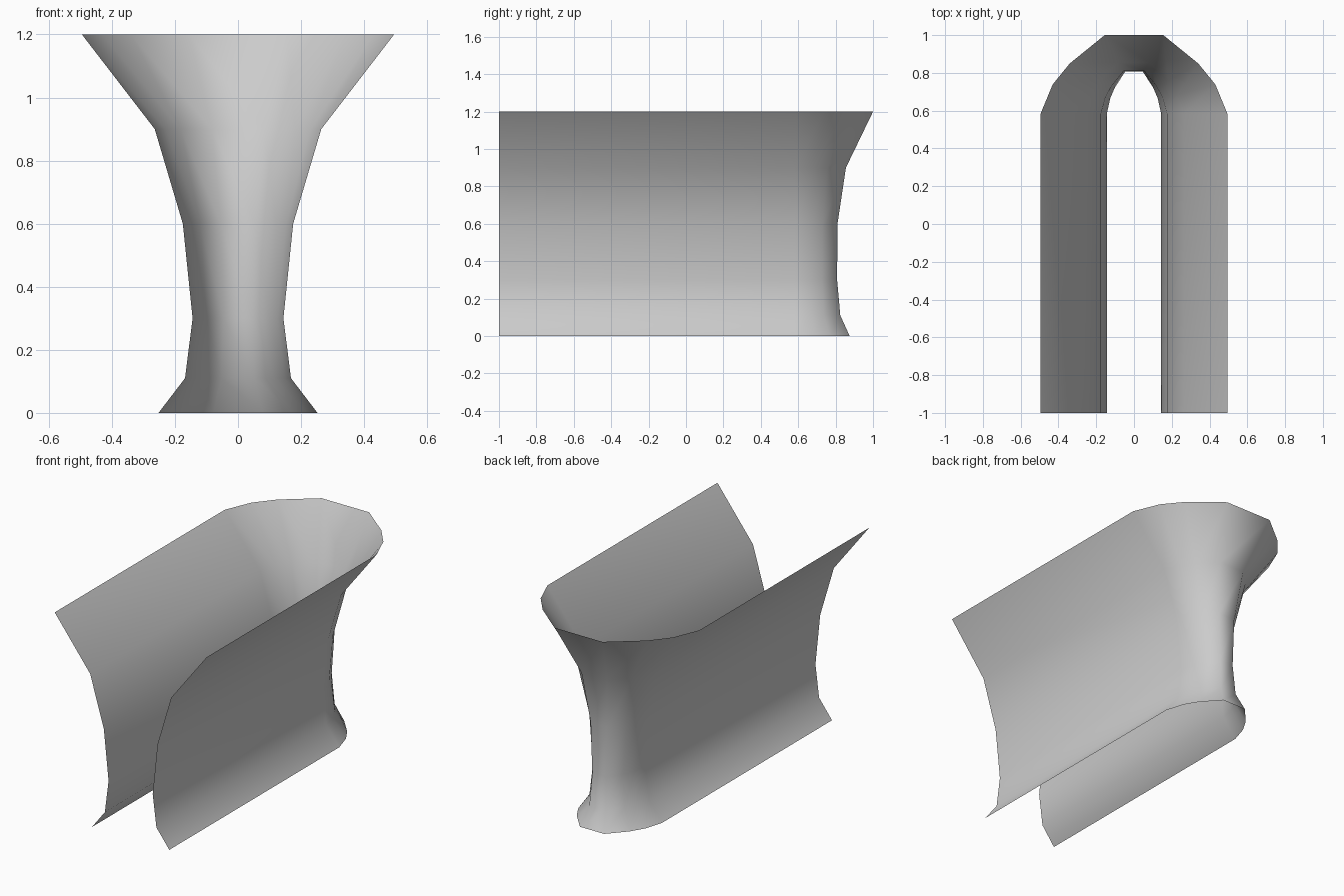
import bpy, bmesh

if "Cube" in bpy.data.objects:
    bpy.data.objects.remove(bpy.data.objects["Cube"])

# Levels of the flared wall: height, half width, rear end y
LEVELS = [(0.0, 0.252, 0.875), (0.11, 0.168, 0.825), (0.30, 0.144, 0.808),
          (0.60, 0.175, 0.81), (0.90, 0.264, 0.855), (1.20, 0.495, 1.0)]
# Rounded end: fraction of half width, fraction of end depth
ARC = [(1.0, 0.0), (0.87, 0.373), (0.687, 0.64), (0.313, 1.0)]
FRONT_Y, BEND_Y = -1.0, 0.583


def u_outline(z, half, end):
    """Open U outline running from the right front to the left front."""
    right = [(half, FRONT_Y)]
    right += [(half * fx, BEND_Y + (end - BEND_Y) * fy) for fx, fy in ARC]
    left = [(-x, y) for x, y in reversed(right)]
    return [(x, y, z) for x, y in right + left]


# Single-sheet U-shaped wall lofted through the levels
bm = bmesh.new()
rows = [[bm.verts.new(p) for p in u_outline(*level)] for level in LEVELS]
for low, high in zip(rows, rows[1:]):
    for i in range(len(low) - 1):
        bm.faces.new((low[i], low[i + 1], high[i + 1], high[i]))
for face in bm.faces:
    face.smooth = True

mesh = bpy.data.meshes.new("flared_u_wall")
bm.to_mesh(mesh)
bm.free()
wall = bpy.data.objects.new("flared_u_wall", mesh)
bpy.context.collection.objects.link(wall)
